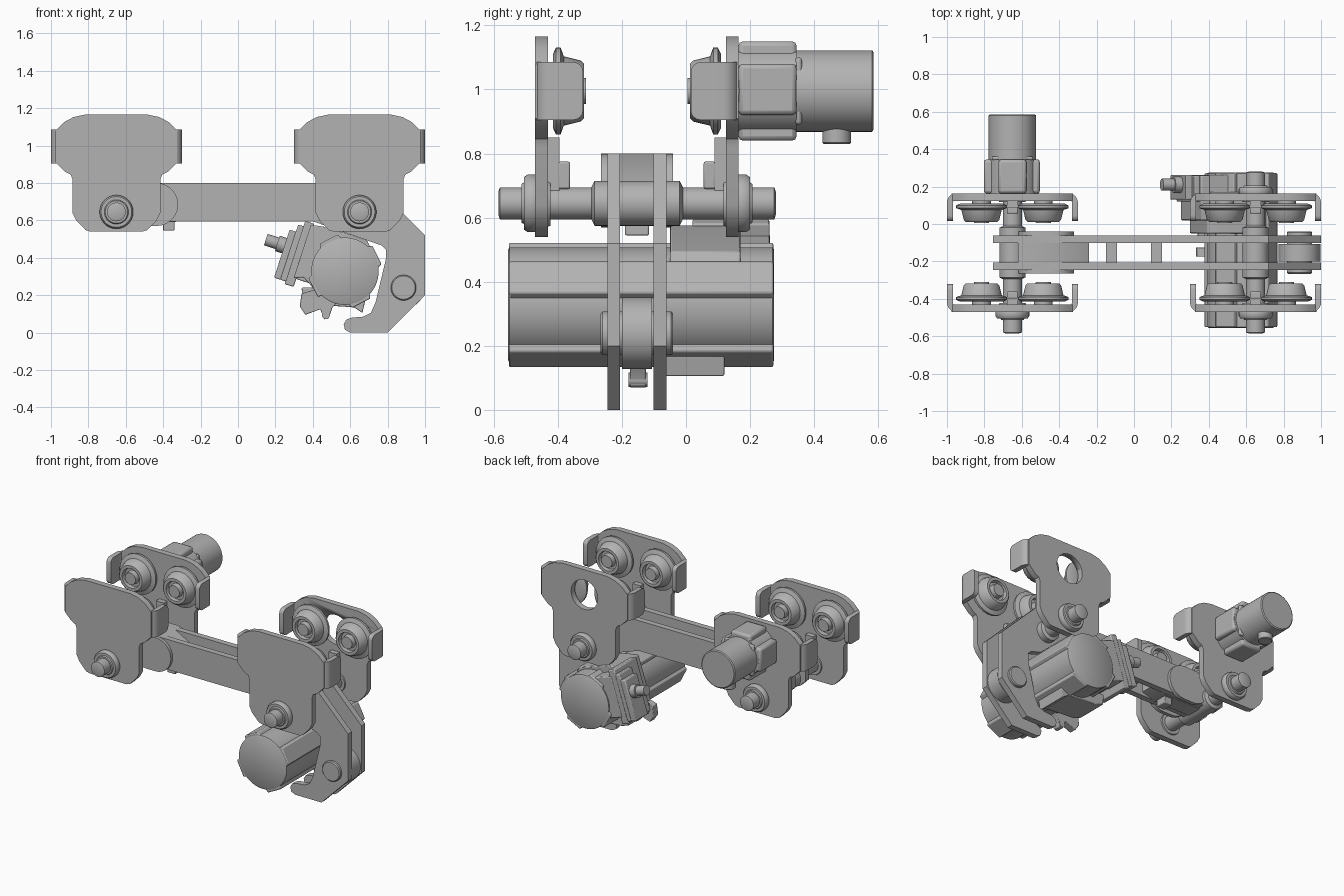
import bpy, bmesh, math
from mathutils import Matrix, Vector

if "Cube" in bpy.data.objects:
    bpy.data.objects.remove(bpy.data.objects["Cube"])

steel = bpy.data.materials.new("grey steel")
steel.use_nodes = True
GREY = (0.45, 0.45, 0.45, 1)
steel.diffuse_color = GREY
steel.node_tree.nodes["Principled BSDF"].inputs["Base Color"].default_value = GREY


def finish(name, bm, bevel=0.0):
    bmesh.ops.recalc_face_normals(bm, faces=bm.faces)
    mesh = bpy.data.meshes.new(name)
    bm.to_mesh(mesh)
    bm.free()
    mesh.materials.append(steel)
    ob = bpy.data.objects.new(name, mesh)
    bpy.context.collection.objects.link(ob)
    if bevel:
        mod = ob.modifiers.new("edge", "BEVEL")
        mod.width, mod.segments, mod.limit_method = bevel, 2, "ANGLE"
    bpy.ops.object.select_all(action="DESELECT")
    ob.select_set(True)
    bpy.context.view_layer.objects.active = ob
    bpy.ops.object.shade_smooth_by_angle(angle=math.radians(35))
    return ob


def prism(name, pts, y0, y1, bevel=0.0):
    """Extrude an x-z outline from y0 to y1."""
    bm = bmesh.new()
    face = bm.faces.new([bm.verts.new((x, y0, z)) for x, z in pts])
    new = bmesh.ops.extrude_face_region(bm, geom=[face])["geom"]
    bmesh.ops.translate(bm, vec=(0, y1 - y0, 0),
                        verts=[v for v in new if isinstance(v, bmesh.types.BMVert)])
    return finish(name, bm, bevel)


def box(name, x0, x1, y0, y1, z0, z1, bevel=0.0):
    return prism(name, [(x0, z0), (x1, z0), (x1, z1), (x0, z1)], y0, y1, bevel)


def lathe(name, x, z, profile, axis=(0, 1, 0), y=0, n=40):
    """Revolve (distance along axis, radius) points into a closed solid."""
    bm = bmesh.new()
    rings = [[bm.verts.new((r * math.cos(math.tau * i / n), r * math.sin(math.tau * i / n), d))
              for i in range(n)] for d, r in profile]
    for a, b in zip(rings, rings[1:]):
        for i in range(n):
            j = (i + 1) % n
            bm.faces.new((a[i], a[j], b[j], b[i]))
    bm.faces.new(rings[0])
    bm.faces.new(rings[-1])
    turn = Vector(axis).to_track_quat("Z", "Y").to_matrix().to_4x4()
    bm.transform(Matrix.Translation((x, y, z)) @ turn)
    return finish(name, bm)


def cyl(name, x, z, r, y0, y1):
    return lathe(name, x, z, [(y0, r), (y1, r)])


def arc(cx, cz, r, a0, a1, n=14):
    return [(cx + r * math.cos(math.radians(a0 + (a1 - a0) * i / n)),
             cz + r * math.sin(math.radians(a0 + (a1 - a0) * i / n))) for i in range(n + 1)]


MID = -0.153       # centre plane of the trolleys and beam
WHEEL_Z = 0.995
AXLE_Z = 0.645
half = [(0.17, 1.165), (0.23, 1.152), (0.28, 1.125), (0.325, 1.08), (0.325, 0.91), (0.275, 0.86),
        (0.245, 0.845), (0.235, 0.82), (0.235, 0.64), (0.215, 0.6), (0.165, 0.548), (0.14, 0.54)]


def ear(name, cx, s, Y):
    """Bumper strip bent inward from the end of a side plate."""
    outer = [(0.31, 0.317), (0.32, 0.317)] + [(0.30 + a, 0.267 + b) for a, b in arc(0, 0, 0.05, 75, 0, 6)]
    inner = [(0.31, 0.283)] + [(0.30 + a, 0.267 + b) for a, b in arc(0, 0, 0.018, 75, 0, 6)]
    outer, inner = outer[2:] + [(0.35, 0.168)], inner[1:] + [(0.318, 0.168)]
    pts = [(0.30, 0.317)] + outer + inner[::-1] + [(0.30, 0.283)]
    bm = bmesh.new()
    face = bm.faces.new([bm.verts.new((cx + s * a, Y(b), 0.905)) for a, b in pts])
    new = bmesh.ops.extrude_face_region(bm, geom=[face])["geom"]
    bmesh.ops.translate(bm, vec=(0, 0, 0.18),
                        verts=[v for v in new if isinstance(v, bmesh.types.BMVert)])
    # round the tip corners
    tips = [e for e in bm.edges if abs(e.verts[0].co.z - e.verts[1].co.z) < 1e-5
            and all(abs(v.co.y - Y(0.168)) < 1e-4 for v in e.verts)]
    bmesh.ops.bevel(bm, geom=tips, offset=0.03, segments=4, profile=0.5, affect="EDGES")
    finish(name, bm)


# Two trolleys, each with a front and rear side plate
for side, cx in (("right", -0.65), ("left", 0.65)):
    for end, d in (("front", -1), ("rear", 1)):
        tag = f"{side}_{end}"
        Y = lambda o, d=d: MID + d * o
        outline = [(cx + a, b) for a, b in half] + [(cx - a, b) for a, b in reversed(half)]
        plate = prism(f"{tag}_side_plate", outline, Y(0.277), Y(0.317))
        if tag == "left_rear":
            cutter = cyl("hole_cutter", cx, WHEEL_Z, 0.1, 0.05, 0.3)
            cutter.hide_render = True
            cutter.hide_set(True)
            cut = plate.modifiers.new("motor hole", "BOOLEAN")
            cut.object, cut.operation, cut.solver = cutter, "DIFFERENCE", "EXACT"
        for s in (-1, 1):
            ear(f"{tag}_bumper_ear", cx, s, Y)
            # flanged wheel with stepped, recessed hub
            lathe(f"{tag}_wheel", cx + s * 0.165, WHEEL_Z, [
                (Y(o), r) for o, r in ((0.28, 0.05), (0.262, 0.05), (0.262, 0.115), (0.252, 0.136),
                                       (0.238, 0.136), (0.228, 0.108), (0.175, 0.095), (0.165, 0.085),
                                       (0.165, 0.066), (0.19, 0.062), (0.19, 0.045), (0.158, 0.04))])
        # hanging bracket between the wheels
        box(f"{tag}_bracket", cx - 0.03, cx + 0.03, *sorted((Y(0.242), Y(0.28))), 0.66, 0.85)
        box(f"{tag}_bracket_foot", cx - 0.03, cx + 0.03, *sorted((Y(0.208), Y(0.245))), 0.69, 0.775, 0.006)
        lathe(f"{tag}_axle_collar", cx, AXLE_Z, [
            (Y(o), r) for o, r in ((0.27, 0.07), (0.317, 0.09), (0.34, 0.09), (0.352, 0.082), (0.352, 0.065),
                                   (0.36, 0.06))])
    # load axle and its central sleeve
    lathe(f"{side}_axle", cx, AXLE_Z, [(-0.585, 0.036), (-0.58, 0.05), (0.275, 0.05), (0.28, 0.036)])
    lathe(f"{side}_axle_sleeve", cx, AXLE_Z, [(-0.295, 0.05), (-0.285, 0.07), (-0.02, 0.07), (-0.01, 0.05)])

# Twin beam plates that run into the hook-shaped frame
frame = [(-0.755, 0.8), (0.72, 0.8), (1, 0.52), (1, 0.2), (0.8, 0), (0.6, 0), (0.572, 0.015),
         (0.565, 0.045), (0.58, 0.07), (0.61, 0.08), (0.67, 0.085), (0.71, 0.105), (0.735, 0.16),
         (0.79, 0.39), (0.79, 0.445), (0.77, 0.465), (0.4, 0.595), (-0.71, 0.595), (-0.755, 0.64)]
for name, y0 in (("front", -0.245), ("rear", -0.101)):
    prism(f"{name}_beam_plate", frame, y0, y0 + 0.04)

# Rope anchor: rounded cheeks and a sloping core between the plates
cheek = arc(-0.435, 0.685, 0.115, -90, 90) + arc(-0.505, 0.685, 0.115, 90, 270)
prism("anchor_front_cheek", cheek, -0.265, -0.24)
prism("anchor_rear_cheek", cheek, -0.065, -0.04)
prism("anchor_core", [(-0.62, 0.8), (-0.4, 0.8), (-0.24, 0.71), (-0.24, 0.62), (-0.34, 0.59),
                      (-0.62, 0.59)], -0.206, -0.1)
box("anchor_tab", -0.4, -0.34, -0.19, -0.115, 0.545, 0.62, 0.005)
for x in (-0.12, 0.12):
    box("beam_spacer", x - 0.03, x + 0.03, -0.206, -0.1, 0.62, 0.68)

# Return roller in the hook
cyl("return_roller", 0.885, 0.24, 0.112, -0.2, -0.106)
lathe("return_roller_pin", 0.885, 0.24, [(-0.266, 0.062), (-0.26, 0.068), (-0.046, 0.068), (-0.04, 0.062)])

# Hoist drum housing: a barrel with four lugs running along it
HX, HZ = 0.572, 0.328
lathe("hoist_barrel", HX, HZ, [(-0.555, 0.172), (-0.55, 0.18), (0.27, 0.18), (0.275, 0.172)], n=56)
for k in range(4):
    a = math.radians(27 + 90 * k)
    c, s = math.cos(a), math.sin(a)
    pts = [(HX + u * c - v * s, HZ + u * s + v * c)
           for u, v in ((0.12, -0.075), (0.192, -0.055), (0.192, 0.055), (0.12, 0.075))]
    prism("hoist_lug", pts, -0.552, 0.272, 0.006)


def tilt(pts, a=math.radians(-18)):
    """Local outline placed about the barrel centre, tilted like the hoist."""
    c, s = math.cos(a), math.sin(a)
    return [(HX + u * c - v * s, HZ + u * s + v * c) for u, v in pts]


def tilted_box(name, u0, u1, v0, v1, y0, y1, bevel=0.006):
    prism(name, tilt([(u0, v0), (u1, v0), (u1, v1), (u0, v1)]), y0, y1, bevel)


# Gear and control housing stacked on the side of the barrel
prism("gear_housing", tilt([(-0.25, 0.18), (-0.16, 0.195), (0.06, 0.195), (0.12, 0.13), (0, -0.1),
                            (-0.13, -0.14), (-0.2, -0.1), (-0.25, -0.12)]), -0.05, 0.17, 0.006)
tilted_box("gear_flange", -0.285, -0.235, -0.165, 0.19, 0.02, 0.26)
tilted_box("control_box", -0.25, -0.03, -0.12, 0.15, 0.13, 0.262)
tilted_box("control_cover", -0.315, -0.28, -0.15, 0.16, 0.12, 0.26)
tilted_box("control_cap", -0.35, -0.31, -0.15, 0.12, 0.13, 0.262)
base = Vector(tilt([(-0.34, 0.03)])[0])
lathe("cable_gland", base.x, base.y, [(0, 0.043), (0.05, 0.043), (0.05, 0.032), (0.115, 0.032)],
      axis=(-math.cos(0.314), 0, math.sin(0.314)), y=0.21, n=24)

# Lower guide lug with an eye
prism("guide_lug", [(0.34, 0.21), (0.33, 0.14), (0.36, 0.095), (0.44, 0.125), (0.46, 0.07), (0.485, 0.075),
                    (0.505, 0.135), (0.53, 0.16), (0.45, 0.24)], -0.175, -0.125, 0.004)
lathe("guide_eye", 0.47, 0.095, [(-0.18, 0.012), (-0.18, 0.022), (-0.12, 0.022), (-0.12, 0.012)], n=20)
prism("lower_mount", [(0.34, 0.24), (0.345, 0.17), (0.4, 0.15), (0.62, 0.135), (0.665, 0.105), (0.68, 0.17),
                      (0.6, 0.25)], -0.1, 0.12, 0.005)

# Travel drive on the right trolley: gearbox, motor and cable nub
DX = -0.65
cyl("drive_gearbox", DX, WHEEL_Z, 0.14, 0.16, 0.345)
box("drive_gearbox_sides", DX - 0.153, DX + 0.147, 0.163, 0.345, 0.92, 1.08, 0.015)
box("drive_gearbox_ridge", DX - 0.075, DX + 0.075, 0.163, 0.345, 0.84, 1.15, 0.015)
lathe("drive_motor", DX, WHEEL_Z, [(0.33, 0.127), (0.58, 0.127), (0.585, 0.12)], n=48)
box("drive_motor_collar", DX - 0.11, DX + 0.11, 0.34, 0.362, 0.89, 1.1, 0.01)
lathe("drive_cable_nub", DX, 0.83, [(0, 0.04), (0.004, 0.045), (0.1, 0.045)], axis=(0, 0, 1), y=0.47, n=24)
